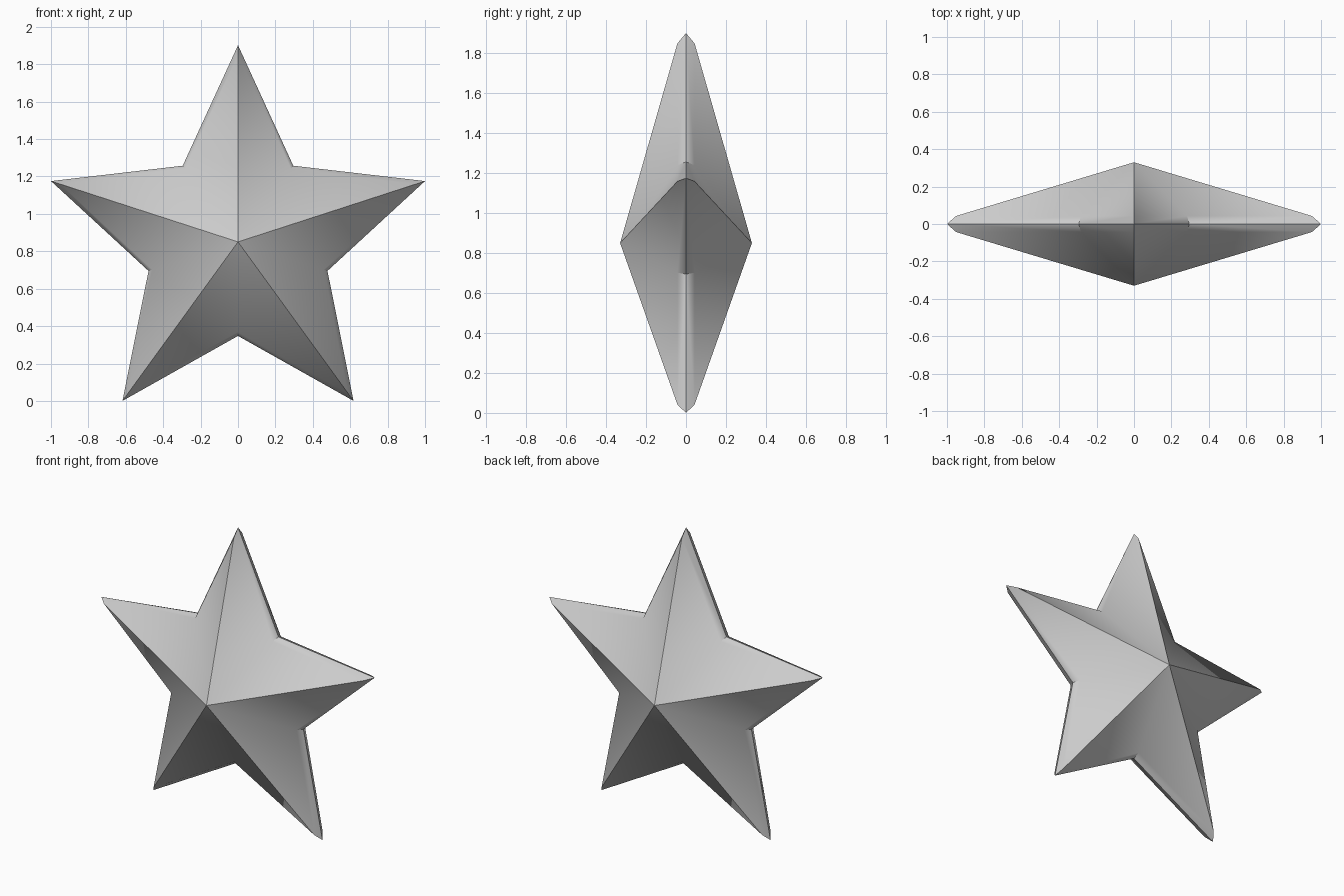
import bpy, bmesh
from math import sin, cos, pi, radians

if "Cube" in bpy.data.objects:
    bpy.data.objects.remove(bpy.data.objects["Cube"])

CENTRE_Z = 0.8506


def star_ring(bm, tip_r, notch_r, y):
    """Ten vertices alternating between star tips and notches."""
    ring = []
    for i in range(10):
        r = notch_r if i % 2 else tip_r
        a = i * pi / 5
        ring.append(bm.verts.new((r * sin(a), y, CENTRE_Z + r * cos(a))))
    return ring


bm = bmesh.new()

# Widest outline around the middle of the star
rim = star_ring(bm, 1.0514, 0.503, 0)

# Bevelled edge band and faceted pyramid on the front and back
for side in (-1, 1):
    edge = star_ring(bm, 1.0, 0.482, side * 0.043)
    apex = bm.verts.new((0, side * 0.33, CENTRE_Z))
    for i in range(10):
        j = (i + 1) % 10
        bm.faces.new((rim[i], rim[j], edge[j], edge[i]))
        bm.faces.new((edge[i], edge[j], apex))

bmesh.ops.recalc_face_normals(bm, faces=bm.faces)
mesh = bpy.data.meshes.new("star")
bm.to_mesh(mesh)
bm.free()
star = bpy.data.objects.new("star", mesh)
bpy.context.collection.objects.link(star)

# Soft valleys, crisp ridges
bpy.context.view_layer.objects.active = star
star.select_set(True)
bpy.ops.object.shade_smooth_by_angle(angle=radians(40))
